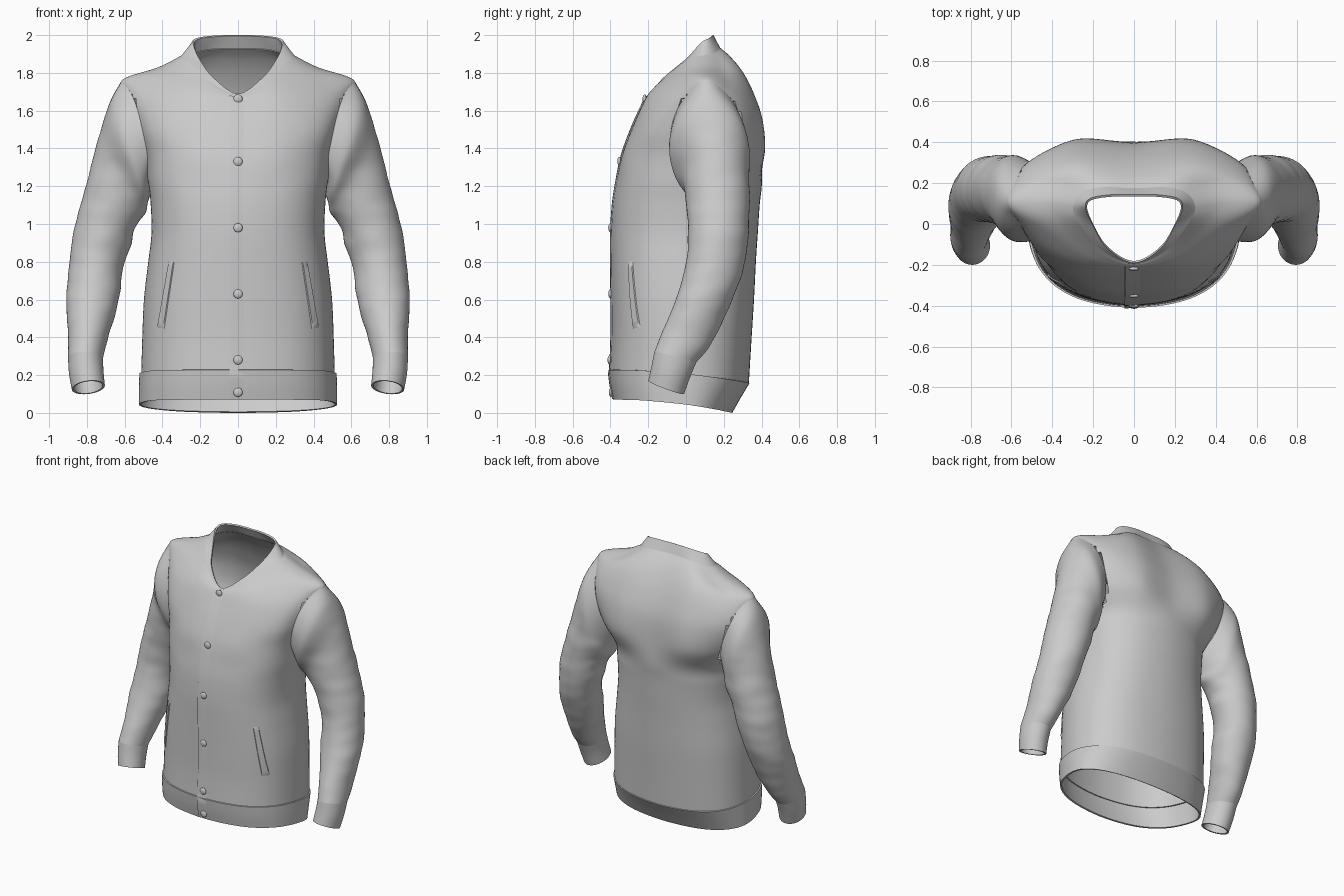
import bpy, math
from mathutils import Vector, noise
from mathutils.bvhtree import BVHTree

if "Cube" in bpy.data.objects:
    bpy.data.objects.remove(bpy.data.objects["Cube"])


def spline(pts, n, closed=False):
    """Catmull-Rom curve through pts with n steps per span."""
    m, out = len(pts), []
    get = lambda i: pts[i % m] if closed else pts[max(0, min(m - 1, i))]
    for i in range(m if closed else m - 1):
        a, b, c, d = get(i - 1), get(i), get(i + 1), get(i + 2)
        for k in range(n):
            t = k / n
            out.append(0.5 * (2 * b + (c - a) * t + (2 * a - 5 * b + 4 * c - d) * t * t
                              + (3 * b - a - 3 * c + d) * t ** 3))
    return out if closed else out + [pts[-1]]


def grid(rows, closed=True):
    n = len(rows[0])
    faces = [(i * n + j, i * n + (j + 1) % n, (i + 1) * n + (j + 1) % n, (i + 1) * n + j)
             for i in range(len(rows) - 1) for j in range(n if closed else n - 1)]
    return [p for r in rows for p in r], faces


def loft(rings, n):
    cols = [spline(list(c), n) for c in zip(*rings)]
    return [list(r) for r in zip(*cols)]


def make(name, verts, faces, thick=0.012, mirror=False):
    me = bpy.data.meshes.new(name)
    me.from_pydata([tuple(v) for v in verts], [], faces)
    ob = bpy.data.objects.new(name, me)
    bpy.context.collection.objects.link(ob)
    bpy.ops.object.select_all(action='DESELECT')
    bpy.context.view_layer.objects.active = ob
    ob.select_set(True)
    if thick:
        s = ob.modifiers.new("cloth", 'SOLIDIFY')
        s.thickness, s.offset = thick, -1
    if mirror:
        ob.modifiers.new("mirror", 'MIRROR').use_mirror_merge = False
    for m in list(ob.modifiers):
        bpy.ops.object.modifier_apply(modifier=m.name)
    bpy.ops.object.shade_smooth_by_angle(angle=math.radians(50))
    return ob


def full_ring(half):
    """Mirror a half outline (front centre to back centre) and smooth it."""
    h = [Vector(p) for p in half]
    return spline(h + [Vector((-p.x, p.y, p.z)) for p in h[-2:0:-1]], 8, True)


def oval(zf, zb, w, yf, yb):
    """Half outline of the trunk: front and back height, half width, depth."""
    half = []
    for k in range(7):
        a = math.radians(30 * k)
        c, s = math.cos(a), max(0, math.sin(a))
        y = (yf if c > 0 else yb) * abs(c) ** 0.87
        half.append((w * s ** 0.87, y, zf + (zb - zf) * ((y - yf) / (yb - yf)) ** 2))
    half[0], half[6] = (0, yf, zf), (0, yb, zb)
    return full_ring(half)


# Outlines of the hem band, trunk, shoulders and collar
hem_rings = [oval(*r) for r in [(.07, 0, .525, -.385, .245), (.15, .08, .525, -.4, .29),
                                (.228, .158, .522, -.41, .337)]]
trunk_rings = [oval(*r) for r in [
    (.228, .158, .512, -.402, .333), (.4, .36, .507, -.395, .345), (.6, .6, .498, -.395, .36),
    (.8, .8, .475, -.397, .37), (.95, .95, .458, -.397, .38), (1.1, 1.1, .462, -.388, .39),
    (1.22, 1.22, .475, -.37, .402)]]
shoulder_rings = [full_ring(h) for h in [
    [(0, -.34, 1.36), (.25, -.31, 1.36), (.44, -.17, 1.36), (.505, .08, 1.36),
     (.49, .27, 1.37), (.29, .41, 1.38), (0, .4, 1.38)],
    [(0, -.29, 1.5), (.26, -.265, 1.5), (.465, -.15, 1.5), (.555, .08, 1.52),
     (.54, .28, 1.53), (.3, .4, 1.55), (0, .385, 1.55)],
    [(0, -.245, 1.6), (.25, -.215, 1.63), (.48, -.09, 1.65), (.6, .09, 1.68),
     (.55, .26, 1.65), (.3, .355, 1.69), (0, .34, 1.69)],
    [(0, -.215, 1.66), (.22, -.18, 1.7), (.44, -.03, 1.76), (.61, .1, 1.765),
     (.5, .22, 1.76), (.28, .3, 1.8), (0, .285, 1.8)],
    [(0, -.2, 1.68), (.18, -.15, 1.74), (.34, -.01, 1.82), (.42, .1, 1.83),
     (.37, .19, 1.83), (.22, .235, 1.88), (0, .23, 1.88)]]]
collar_base = full_ring([(0, -.197, 1.682), (.155, -.13, 1.76), (.265, 0, 1.865), (.3, .08, 1.89),
                         (.26, .15, 1.905), (.16, .18, 1.93), (0, .175, 1.935)])
collar_top = full_ring([(0, -.19, 1.69), (.13, -.12, 1.775), (.205, 0, 1.875), (.238, .08, 1.96),
                        (.215, .125, 1.985), (.12, .143, 1.998), (0, .145, 2.0)])

hem_v, hem_f = grid(loft(hem_rings, 4))
body_v, body_f = grid(loft(trunk_rings + shoulder_rings + [collar_base], 6))

# Surface used to seat the sleeves, buttons and pockets
skin = BVHTree.FromPolygons(hem_v + body_v,
                            hem_f + [tuple(i + len(hem_v) for i in f) for f in body_f])


def outside_armhole(f):
    c = sum((body_v[i] for i in f), Vector()) / 4
    return abs(c.x) < .4 or ((c.y - .115) / .215) ** 2 + ((c.z - 1.472) / .283) ** 2 > .8


make("hem_band", hem_v, hem_f)
make("body", body_v, [f for f in body_f if outside_armhole(f)])
make("collar", *grid(loft([collar_base, collar_top], 4)))


# Sleeve outlines: outer x, z, inner x, z, front y, back y, forward tilt
def sleeve_ring(ox, oz, ix, iz, yf, yb, dz):
    c = Vector(((ox + ix) / 2, (yf + yb) / 2, (oz + iz) / 2))
    u = Vector(((ox - ix) / 2, 0, (oz - iz) / 2))
    v = Vector((0, (yb - yf) / 2, dz))
    return [c + u * math.cos(a) + v * math.sin(a)
            for a in (-math.tau * k / 48 for k in range(48))]


arm = [sleeve_ring(*r) for r in [
    (.615, 1.755, .47, 1.19, -.1, .33, 0), (.68, 1.64, .475, 1.12, -.085, .335, 0),
    (.745, 1.43, .49, 1.06, -.02, .335, 0), (.805, 1.2, .535, 1.0, 0, .335, 0),
    (.86, 1.0, .575, .88, .01, .33, -.015), (.895, .78, .61, .74, 0, .295, -.03),
    (.908, .58, .64, .55, -.055, .215, -.035), (.9, .4, .69, .39, -.125, .13, -.035),
    (.9, .3, .715, .29, -.168, .055, -.027)]]
arm[0] = [skin.find_nearest(p)[0] for p in arm[0]]
arm_rows = loft(arm, 8)
for i, row in enumerate(arm_rows[6:-4]):          # soft cloth folds
    fade = min(1, i / 10, (len(arm_rows) - 10 - i) / 8)
    for p in row:
        inner = max(0, (.75 - p.x) / .2)
        p.x += fade * (.004 + .006 * inner) * noise.noise((p.x * 4, p.y * 5, p.z * 14))
        p.y += fade * .005 * noise.noise((p.x * 5, p.y * 4 + 7, p.z * 12))
make("sleeves", *grid(arm_rows), mirror=True)

cuff = [sleeve_ring(*r) for r in [
    (.9, .3, .715, .29, -.168, .055, -.027), (.895, .21, .712, .22, -.183, .02, -.03),
    (.88, .125, .705, .145, -.2, -.01, -.035)]]
make("cuffs", *grid(loft(cuff, 4)), mirror=True)


def on_front(x, z, lift):
    p, n, _, _ = skin.ray_cast(Vector((x, -1, z)), Vector((0, 1, 0)))
    return p + n * lift


# Front placket: raised left edge, blending into the right side
rows = []
for k in range(61):
    z = .075 + 1.6 * k / 60
    rows.append([on_front(x, z, l) for x, l in
                 [(-.046, -.004), (-.045, .007), (0, .004), (.045, -.002)]])
make("placket", *grid(rows, False), thick=0)

# Slanted welt pockets
rows = []
for k in range(17):
    t = k / 16
    z, a, b = .44 + .37 * t, .39 - .055 * t, .43 - .065 * t
    lifts = [-.003] * 4 if k in (0, 16) else [-.003, .006, .006, -.003]
    rows.append([on_front(a + (b - a) * s, z, l) for s, l in zip((0, .1, .9, 1), lifts)])
make("pocket_welts", *grid(rows, False), thick=0, mirror=True)

# Snap buttons
for z in (.11, .28, .63, .98, 1.33, 1.66):
    bpy.ops.mesh.primitive_uv_sphere_add(segments=20, ring_count=10, radius=.024,
                                         location=on_front(0, z, .005))
    b = bpy.context.object
    b.name = "snap_button"
    b.scale.y = .45
    bpy.ops.object.shade_smooth_by_angle(angle=math.radians(50))
